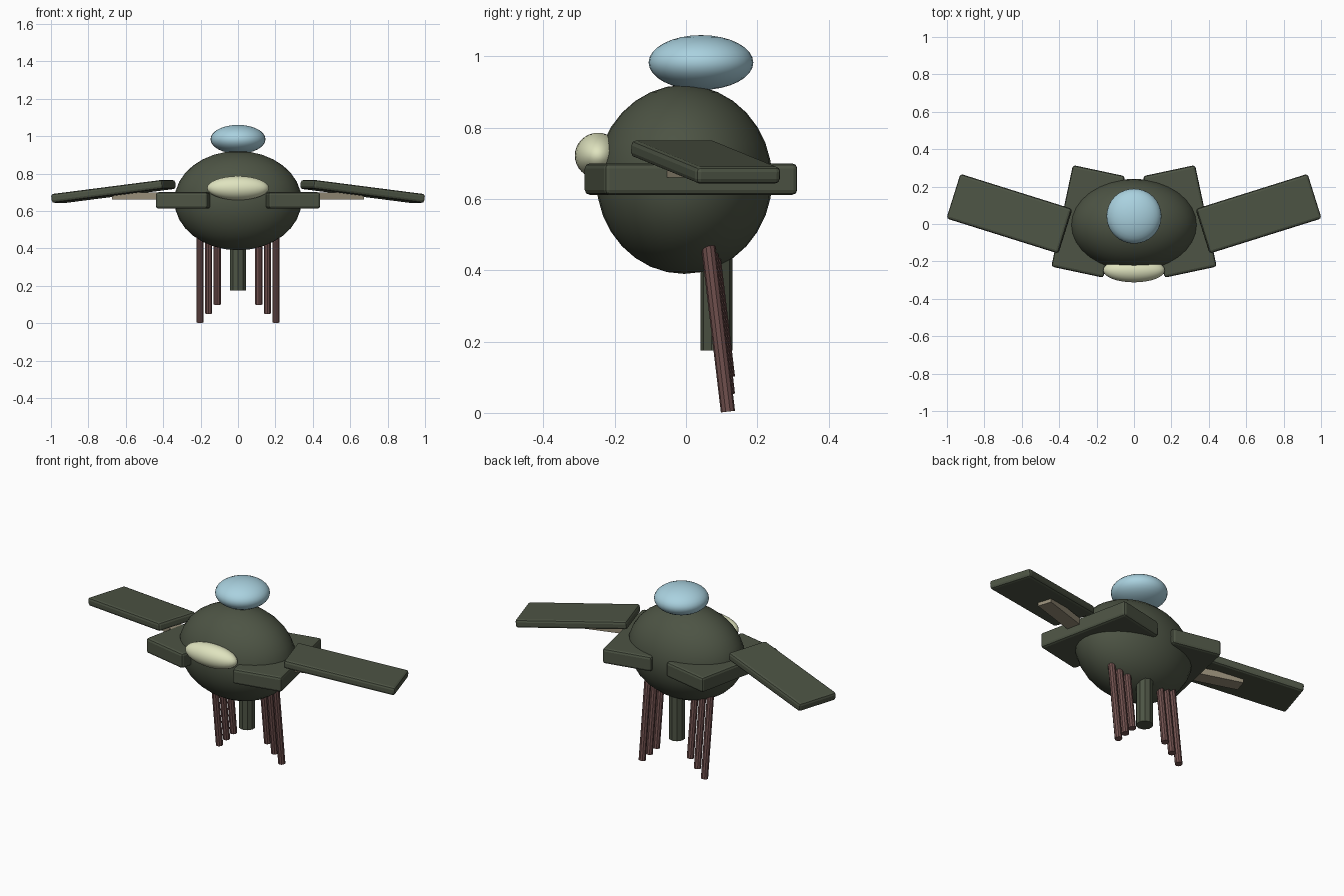
import bpy
from math import radians

cube = bpy.data.objects.get("Cube")
if cube:
    bpy.data.objects.remove(cube, do_unlink=True)


def material(name, rgb):
    m = bpy.data.materials.new(name)
    m.use_nodes = True
    m.diffuse_color = (*rgb, 1)
    node = next(n for n in m.node_tree.nodes if n.type == 'BSDF_PRINCIPLED')
    node.inputs["Base Color"].default_value = (*rgb, 1)
    return m


green = material("dark green", (0.074, 0.088, 0.058))
blue = material("pale blue", (0.40, 0.64, 0.74))
cream = material("cream", (0.74, 0.77, 0.52))
brown = material("reddish brown", (0.16, 0.08, 0.075))
tan = material("tan", (0.31, 0.27, 0.19))


def finish(name, mat):
    ob = bpy.context.object
    ob.name = name
    ob.data.materials.append(mat)
    return ob


def ellipsoid(name, loc, radii, mat, segments, rings):
    bpy.ops.mesh.primitive_uv_sphere_add(segments=segments, ring_count=rings, radius=1, location=loc)
    ob = finish(name, mat)
    ob.scale = radii
    bpy.ops.object.transform_apply(location=False, rotation=False, scale=True)
    bpy.ops.object.shade_smooth()
    return ob


def slab(name, loc, size, mat, yaw=0, droop=0, bevel=0):
    bpy.ops.mesh.primitive_cube_add(size=1, location=loc, rotation=(0, radians(droop), radians(yaw)))
    ob = finish(name, mat)
    ob.scale = size
    bpy.ops.object.transform_apply(location=False, rotation=False, scale=True)
    if bevel:
        mod = ob.modifiers.new("soft edges", 'BEVEL')
        mod.width = bevel
        mod.segments = 2
    return ob


def rod(name, loc, radius, length, mat, tilt=0):
    bpy.ops.mesh.primitive_cylinder_add(vertices=10, radius=radius, depth=length,
                                        location=loc, rotation=(radians(tilt), 0, 0))
    return finish(name, mat)


# Rounded parts
ellipsoid("body", (0, -0.005, 0.655), (0.34, 0.247, 0.265), green, 32, 16)
ellipsoid("head", (0, 0.042, 0.983), (0.147, 0.147, 0.077), blue, 32, 16)
ellipsoid("beak", (0, -0.247, 0.722), (0.165, 0.065, 0.064), cream, 32, 16)

# Central post under the body
rod("tail_post", (0, 0.085, 0.315), 0.045, 0.28, green)

# Paired parts, mirrored across the centre
for side, s in (("left", 1), ("right", -1)):
    slab(side + "_shoulder_plate", (s * 0.245, 0.014, 0.656), (0.285, 0.555, 0.088),
         green, yaw=s * 12, bevel=0.014)
    slab(side + "_wing", (s * 0.666, 0.055, 0.704), (0.63, 0.25, 0.048),
         green, yaw=s * 17.4, droop=s * 7, bevel=0.014)
    slab(side + "_wing_strut", (s * 0.49, 0.015, 0.679), (0.36, 0.08, 0.038), tan, yaw=s * 17.4)
    for i in range(3):
        rod(f"{side}_leg_{i + 1}", (s * (0.203 - 0.046 * i), 0.09, 0.236 + 0.048 * i),
            0.02, 0.468, brown, tilt=6.8)
